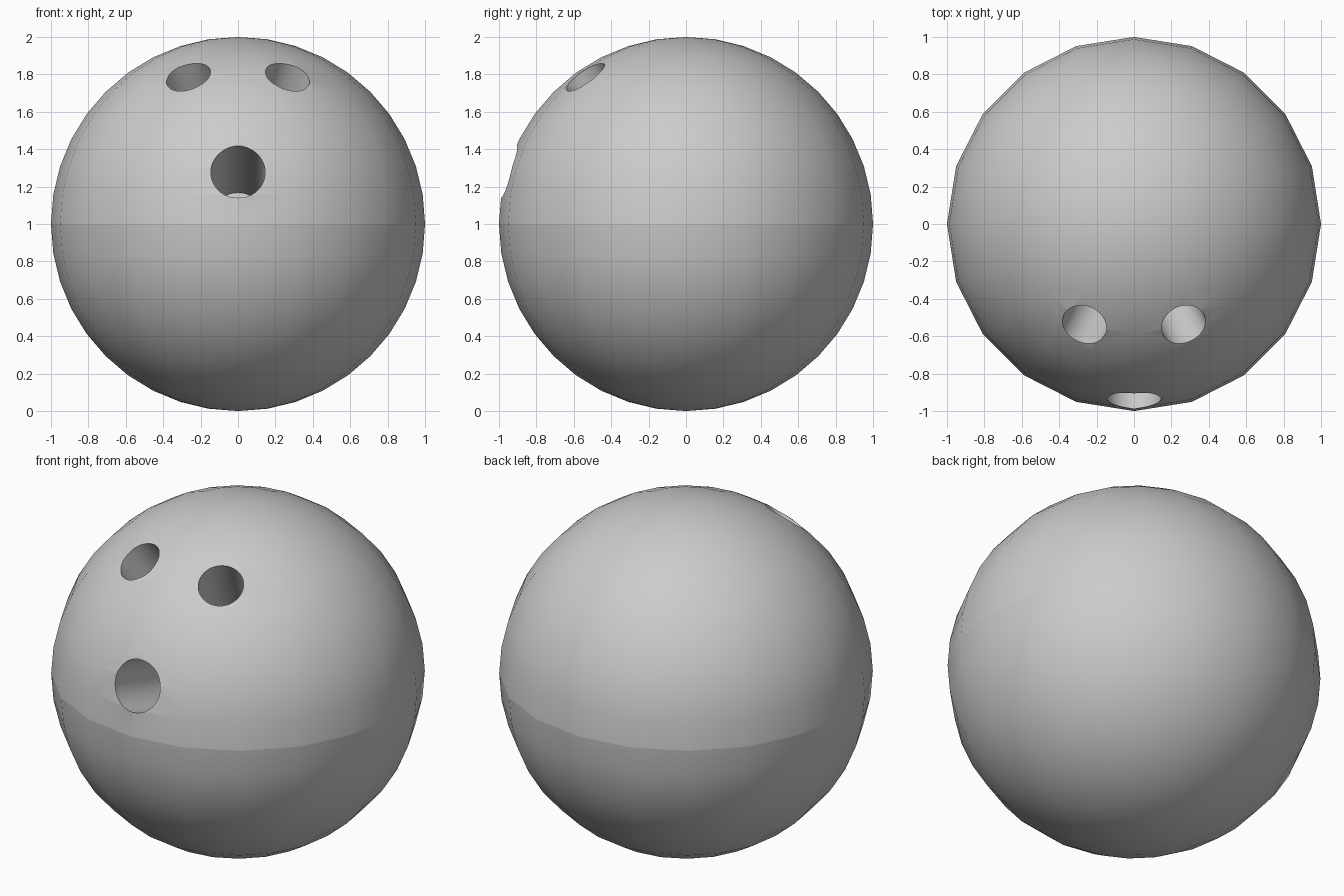
import bpy
from mathutils import Vector

if "Cube" in bpy.data.objects:
    bpy.data.objects.remove(bpy.data.objects["Cube"])

CENTRE = Vector((0, 0, 1))

# Ball: 20 sided sphere, vertex on the x and y axes
bpy.ops.mesh.primitive_uv_sphere_add(segments=20, ring_count=20, radius=1, location=CENTRE)
ball = bpy.context.object
ball.name = "ball"
bpy.ops.object.transform_apply(location=True, rotation=True, scale=True)


def drill(name, direction, radius, depth):
    """Bore a round hole from the surface towards the ball centre."""
    d = Vector(direction).normalized()
    outer = 1.2
    length = outer - (1 - depth)
    bpy.ops.mesh.primitive_cylinder_add(
        vertices=48, radius=radius, depth=length,
        location=CENTRE + d * (outer - length / 2),
        rotation=d.to_track_quat('Z', 'Y').to_euler())
    cutter = bpy.context.object
    cutter.name = name
    cutter.hide_render = True
    mod = ball.modifiers.new(name, 'BOOLEAN')
    mod.operation = 'DIFFERENCE'
    mod.solver = 'EXACT'
    mod.object = cutter
    bpy.context.view_layer.objects.active = ball
    bpy.ops.object.modifier_apply(modifier=mod.name)
    bpy.data.objects.remove(cutter, do_unlink=True)


# Thumb hole and the mirrored pair of finger holes
drill("thumb_hole", (0, -0.95, 0.28), 0.145, 0.9)
for side in (-1, 1):
    drill("finger_hole", (side * 0.265, -0.538, 0.787), 0.122, 0.5)

# Smooth shading with crisp hole rims
bpy.ops.object.select_all(action='DESELECT')
ball.select_set(True)
bpy.context.view_layer.objects.active = ball
bpy.ops.object.shade_smooth_by_angle(angle=0.6)

# Seam between the two halves along the equator
me = ball.data
for e in me.edges:
    if all(abs(me.vertices[i].co.z - 1) < 1e-4 and
           (me.vertices[i].co.x ** 2 + me.vertices[i].co.y ** 2) > 0.9 for i in e.vertices):
        e.use_edge_sharp = True
